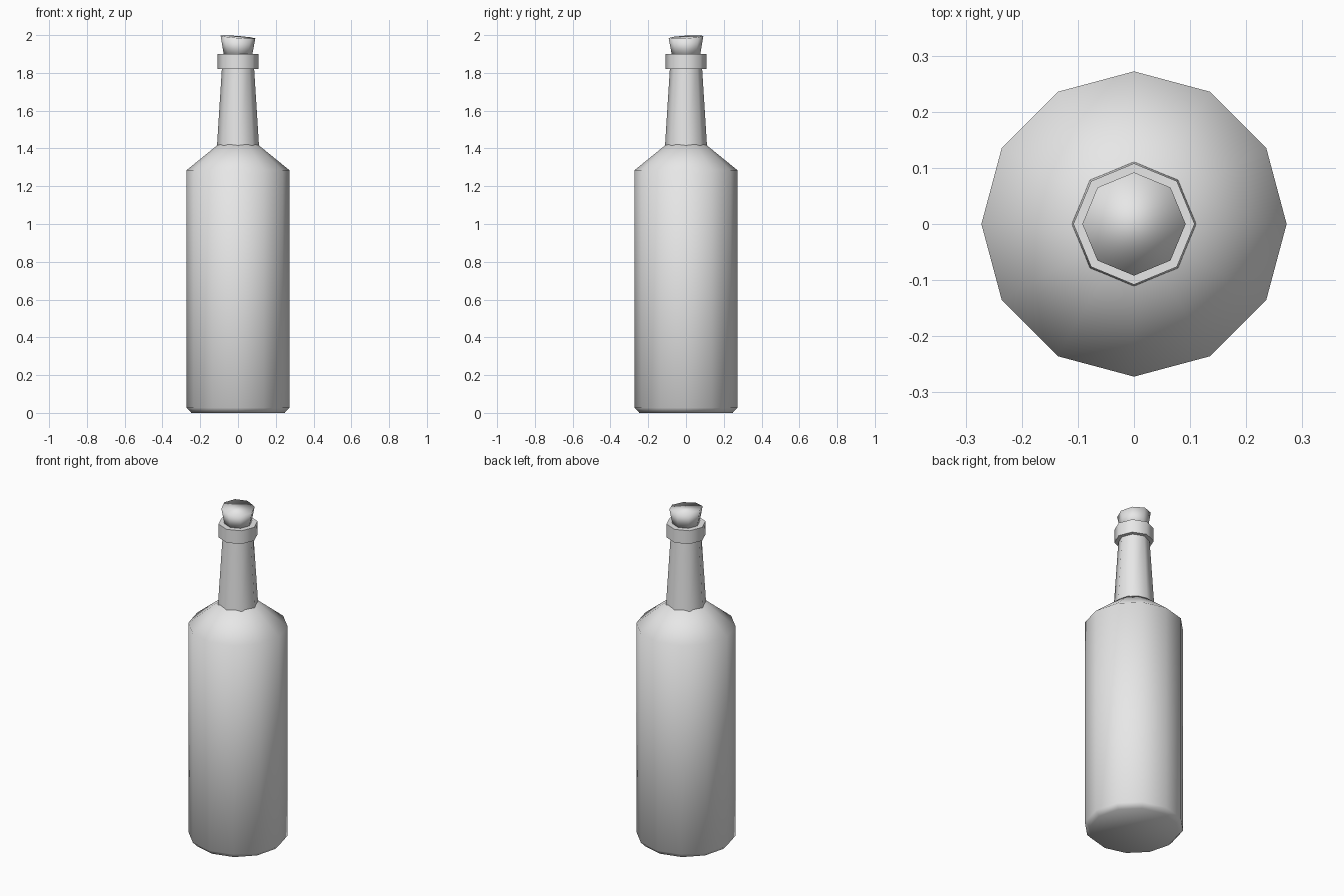
import bpy, bmesh, math

cube = bpy.data.objects.get("Cube")
if cube:
    bpy.data.objects.remove(cube, do_unlink=True)

GREY = (0.8, 0.8, 0.8, 1.0)
grey = bpy.data.materials.new("plain grey")
grey.use_nodes = True
grey.diffuse_color = GREY
grey.node_tree.nodes["Principled BSDF"].inputs["Base Color"].default_value = GREY


def lathe(name, sides, profile, sharp_angle=180, tilt=(0, 0)):
    """Stack rings of (radius, height), capped at both ends; tilt slopes the last ring."""
    bm = bmesh.new()
    rings = []
    for level, (r, z) in enumerate(profile):
        ring = []
        for i in range(sides):
            a = math.tau * i / sides
            x, y = r * math.cos(a), r * math.sin(a)
            slope = tilt[0] * x + tilt[1] * y if level == len(profile) - 1 else 0
            ring.append(bm.verts.new((x, y, z + slope)))
        rings.append(ring)
    for low, high in zip(rings, rings[1:]):
        for i in range(sides):
            j = (i + 1) % sides
            bm.faces.new((low[i], low[j], high[j], high[i]))
    bm.faces.new(rings[0][::-1])
    bm.faces.new(rings[-1])
    for face in bm.faces:
        face.smooth = True
    bm.normal_update()
    for edge in bm.edges:
        edge.smooth = edge.calc_face_angle() < math.radians(sharp_angle)
    mesh = bpy.data.meshes.new(name)
    bm.to_mesh(mesh)
    bm.free()
    mesh.materials.append(grey)
    obj = bpy.data.objects.new(name, mesh)
    bpy.context.collection.objects.link(obj)
    return obj


# Twelve-sided body with a bevelled foot and a sloping shoulder
lathe("bottle_body", 12, [(0.247, 0), (0.272, 0.027), (0.272, 1.285), (0.106, 1.42)])

# Eight-sided tapering neck
lathe("bottle_neck", 8, [(0.111, 1.415), (0.085, 1.83)], 60)

# Lip around the mouth
lathe("bottle_lip", 8, [(0.108, 1.82), (0.108, 1.9)], 60)

# Stopper, wider at its slanted top
lathe("cork", 8, [(0.074, 1.89), (0.092, 1.99)], tilt=(-0.08, 0.06))
